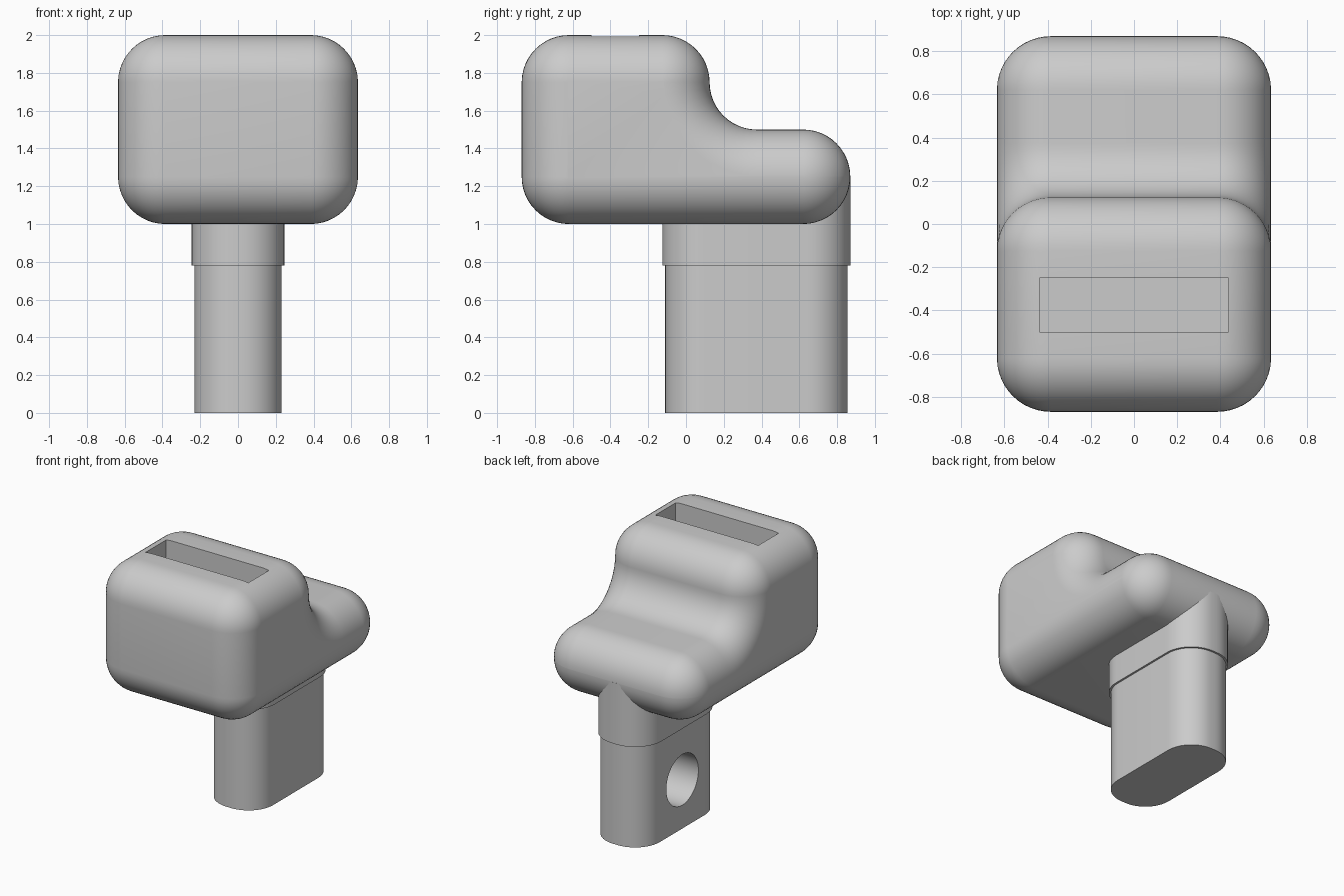
import bpy
import bmesh
from math import sin, cos, pi, radians
from mathutils import Matrix

cube = bpy.data.objects.get("Cube")
if cube:
    bpy.data.objects.remove(cube, do_unlink=True)

# Single plain material
grey = bpy.data.materials.new("light grey")
grey.use_nodes = True
COLOUR = (0.6, 0.6, 0.6, 1)
grey.diffuse_color = COLOUR
grey.node_tree.nodes["Principled BSDF"].inputs["Base Color"].default_value = COLOUR


def finish(bm, name):
    bmesh.ops.recalc_face_normals(bm, faces=bm.faces)
    mesh = bpy.data.meshes.new(name)
    bm.to_mesh(mesh)
    bm.free()
    mesh.materials.append(grey)
    obj = bpy.data.objects.new(name, mesh)
    bpy.context.collection.objects.link(obj)
    return obj


def loft(rings, name):
    """Skin a list of equal-length closed rings and cap both ends."""
    bm = bmesh.new()
    loops = [[bm.verts.new(p) for p in ring] for ring in rings]
    for a, b in zip(loops, loops[1:]):
        for i in range(len(a)):
            j = (i + 1) % len(a)
            bm.faces.new((a[i], a[j], b[j], b[i]))
    bm.faces.new(loops[0])
    bm.faces.new(loops[-1])
    return finish(bm, name)


def arc(cx, cy, r, start, end, steps=12):
    angles = [radians(start + (end - start) * i / steps) for i in range(steps + 1)]
    return [(cx + r * cos(a), cy + r * sin(a)) for a in angles]


def activate(obj):
    bpy.ops.object.select_all(action="DESELECT")
    obj.select_set(True)
    bpy.context.view_layer.objects.active = obj


def cut(obj, cutter):
    cutter.hide_render = True
    mod = obj.modifiers.new("cut", "BOOLEAN")
    mod.operation = "DIFFERENCE"
    mod.solver = "EXACT"
    mod.object = cutter
    activate(obj)
    bpy.ops.object.modifier_apply(modifier=mod.name)
    bpy.data.objects.remove(cutter, do_unlink=True)


def smooth(obj):
    activate(obj)
    bpy.ops.object.shade_smooth_by_angle(angle=radians(30))


# Head: stepped side profile, inset towards both sides to round every edge
R = 0.25


def head_ring(x, inset):
    r = R - inset
    pts = (arc(-0.62, 1.25, r, 180, 270) + arc(0.62, 1.25, r, 270, 360)
           + arc(0.62, 1.25, r, 0.5, 90)
           + arc(0.375, 1.75, R + inset, 270, 180)
           + arc(-0.125, 1.75, r, 0.5, 90) + arc(-0.62, 1.75, r, 90, 179.5))
    return [(x, y, z) for y, z in pts]


STEPS = 12
tilt = [radians(88) * i / STEPS for i in range(-STEPS, STEPS + 1)]
rings = []
for t in tilt:
    for side in ((-1, 1) if t == 0 else ((1,) if t > 0 else (-1,))):
        rings.append(head_ring(side * 0.385 + R * sin(t), R * (1 - cos(t))))
head = loft(rings, "head")


# Rectangular slot in the top of the head
def box(name, x, y, z, sx, sy, sz):
    bm = bmesh.new()
    bmesh.ops.create_cube(bm, size=1, matrix=Matrix.Translation((x, y, z))
                          @ Matrix.Diagonal((sx, sy, sz, 1)))
    return finish(bm, name)


cut(head, box("slot_cutter", 0, -0.375, 1.8, 0.875, 0.25, 0.6))
smooth(head)


# Stem and collar: upright prisms with rounded corners
def rounded_post(name, hx, hy, r, z0, z1):
    cy = 0.373
    pts = []
    for k, (sx, sy) in enumerate(((1, 1), (-1, 1), (-1, -1), (1, -1))):
        pts += arc(sx * (hx - r), cy + sy * (hy - r), r, 90 * k, 90 * k + 90)
    return loft([[(x, y, z) for x, y in pts] for z in (z0, z1)], name)


stem = rounded_post("stem", 0.23, 0.483, 0.21, 0, 0.8)
collar = rounded_post("collar", 0.245, 0.498, 0.225, 0.78, 1.25)

# Blind round hole in one side of the stem
bm = bmesh.new()
bmesh.ops.create_cone(bm, cap_ends=True, segments=48, radius1=0.195, radius2=0.195,
                      depth=0.5, matrix=Matrix.Translation((-0.13 - 0.25 + 0.5 / 2, 0.373, 0.375))
                      @ Matrix.Rotation(pi / 2, 4, "Y"))
cut(stem, finish(bm, "hole_cutter"))

for part in (stem, collar):
    smooth(part)
